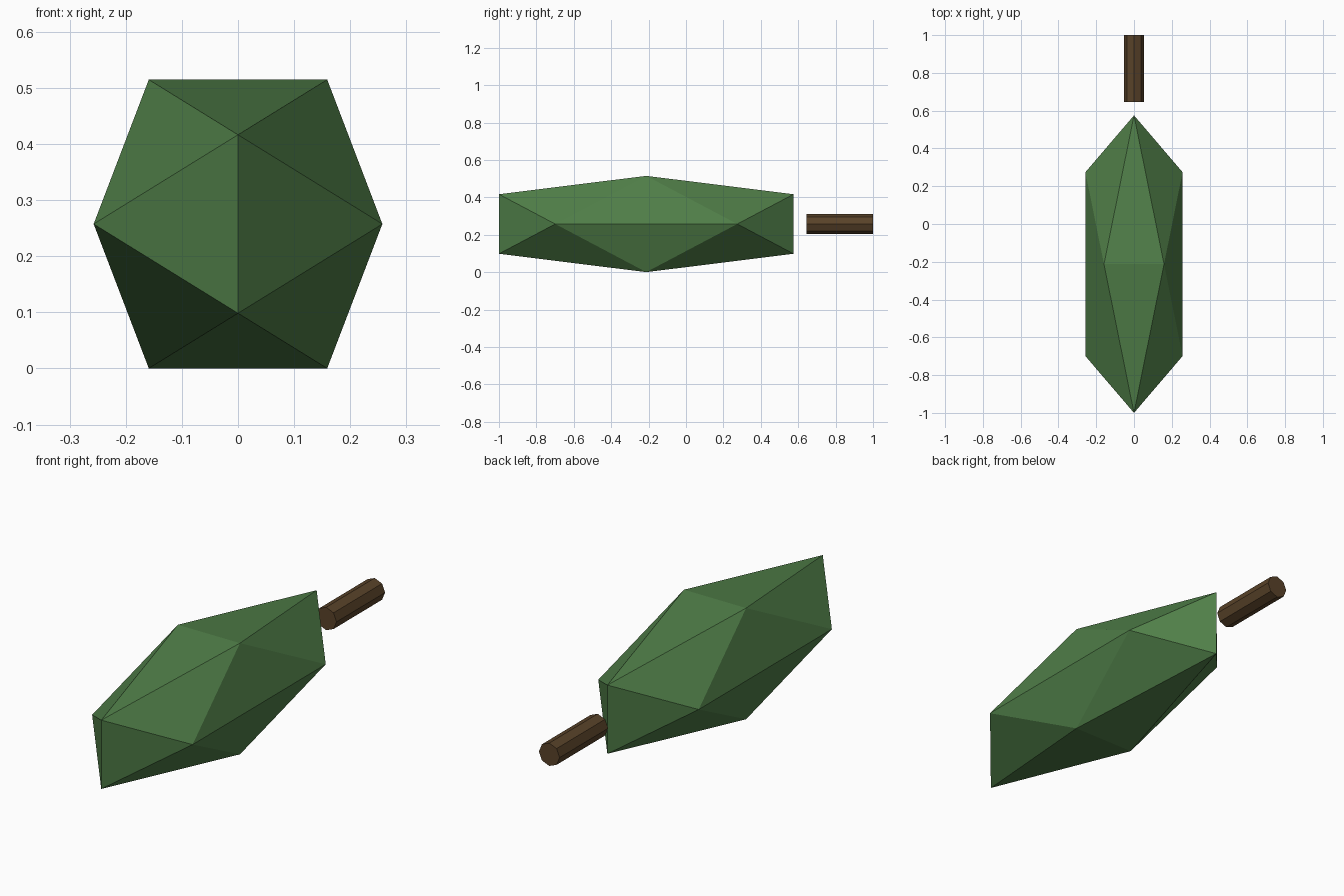
import bpy, bmesh, math
from mathutils import Matrix

if "Cube" in bpy.data.objects:
    bpy.data.objects.remove(bpy.data.objects["Cube"])

ZC = 0.2575                      # height of the long axis
PHI = (1 + math.sqrt(5)) / 2


def finish(bm, name, color):
    bmesh.ops.recalc_face_normals(bm, faces=bm.faces)
    me = bpy.data.meshes.new(name)
    bm.to_mesh(me)
    bm.free()
    mat = bpy.data.materials.new(name + "_material")
    mat.diffuse_color = (*color, 1)
    mat.use_nodes = True
    mat.node_tree.nodes["Principled BSDF"].inputs["Base Color"].default_value = mat.diffuse_color
    me.materials.append(mat)
    ob = bpy.data.objects.new(name, me)
    bpy.context.collection.objects.link(ob)


# Foliage: icosahedron stretched along y
bm = bmesh.new()
for a in (-1, 1):
    for b in (-PHI, PHI):
        for p in ((a, 0, b), (b, a, 0), (0, b, a)):
            bm.verts.new(p)
bmesh.ops.convex_hull(bm, input=bm.verts)
bm.transform(Matrix.Translation((0, -0.2125, ZC)) @ Matrix.Diagonal((0.159, 0.4867, 0.159, 1)))
finish(bm, "foliage", (0.08, 0.21, 0.065))

# Trunk: eight-sided cylinder lying along y
bm = bmesh.new()
bmesh.ops.create_cone(bm, cap_ends=True, segments=8, radius1=0.053, radius2=0.053, depth=0.355)
bm.transform(Matrix.Translation((0, 0.8225, ZC)) @ Matrix.Rotation(math.pi / 2, 4, 'X'))
finish(bm, "trunk", (0.1, 0.055, 0.022))
